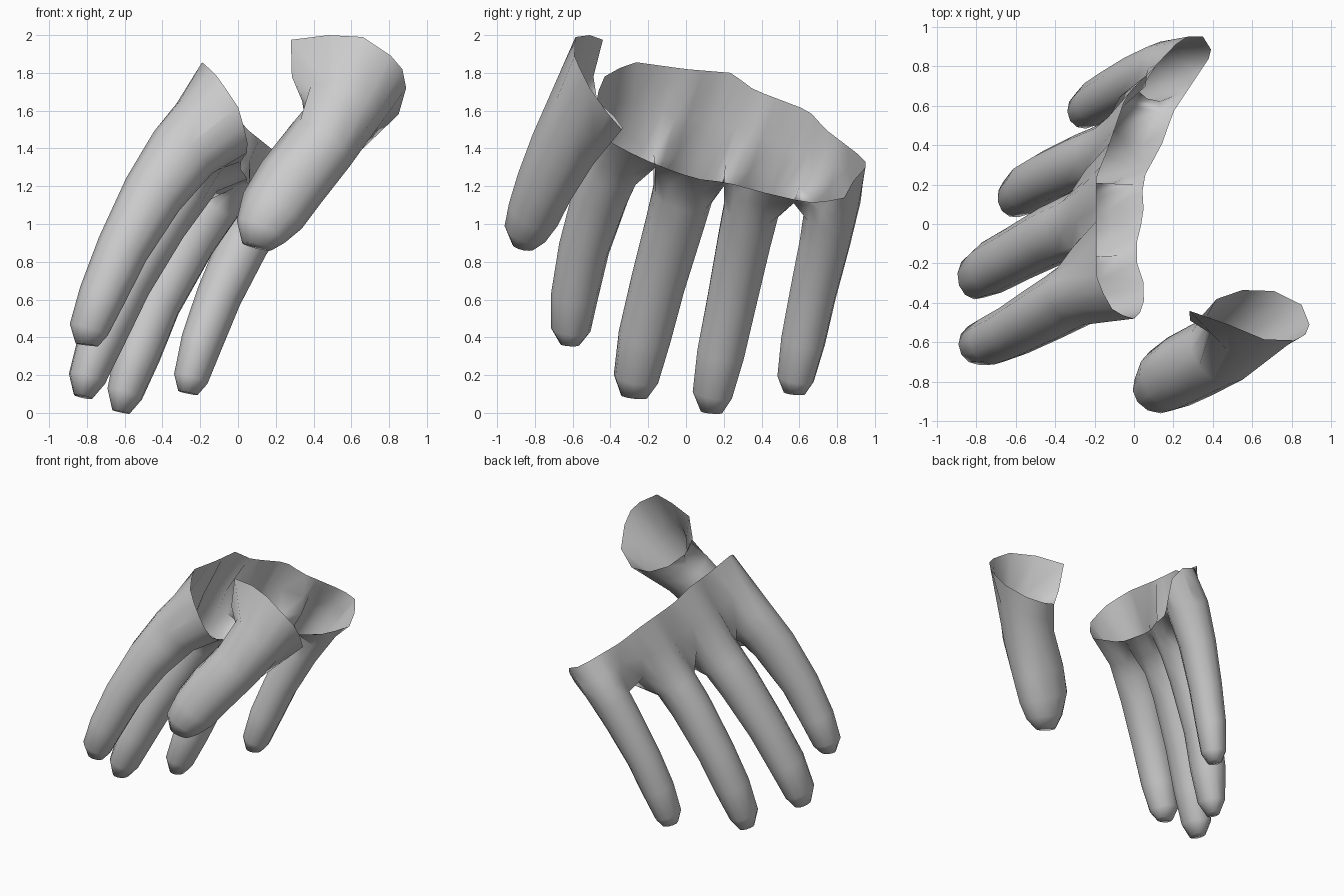
import bpy, bmesh, math
from mathutils import Vector

if "Cube" in bpy.data.objects:
    bpy.data.objects.remove(bpy.data.objects["Cube"])

N = 12          # sides per tube
H = N // 2


def sample(pts, t):
    """Point at fraction t along the arc length of a polyline."""
    pts = [Vector(p) for p in pts]
    lens = [(b - a).length for a, b in zip(pts, pts[1:])]
    s = t * sum(lens)
    for a, b, l in zip(pts, pts[1:], lens):
        if s <= l:
            return a.lerp(b, s / l)
        s -= l
    return pts[-1]


def rings(path, across=(0, 1, 0)):
    """Rings across a path of (x, y, z, width radius, depth radius); first half is the back of the finger."""
    out = []
    cs = [Vector(p[:3]) for p in path]
    for i, p in enumerate(path):
        d = (cs[min(i + 1, len(cs) - 1)] - cs[max(i - 1, 0)]).normalized()
        u = Vector(across)
        u = (u - d * u.dot(d)).normalized()
        n = d.cross(u)
        out.append([cs[i] - u * p[3] * math.cos(math.tau * k / N) + n * p[4] * math.sin(math.tau * k / N)
                    for k in range(N)])
    return out


def strip(bm, a, b):
    for k in range(len(a) - 1):
        bm.faces.new((a[k], a[k + 1], b[k + 1], b[k]))


def loft(bm, loops):
    """Closed tube with a capped first end; returns the vertices of the last ring."""
    vs = [[bm.verts.new(p) for p in loop] for loop in loops]
    bm.faces.new(vs[0])
    for a, b in zip(vs, vs[1:]):
        strip(bm, a + a[:1], b + b[:1])
    return vs[-1]


def finish(bm, name):
    bmesh.ops.remove_doubles(bm, verts=bm.verts, dist=0.002)
    bmesh.ops.recalc_face_normals(bm, faces=bm.faces)
    me = bpy.data.meshes.new(name)
    bm.to_mesh(me)
    bm.free()
    for f in me.polygons:
        f.use_smooth = True
    bpy.context.collection.objects.link(bpy.data.objects.new(name, me))


# Four finger paths, tip to knuckle, and the sideways roll of each finger
fingers = [
    [(-.80, -.615, .36, .05, .06), (-.79, -.61, .44, .105, .105), (-.72, -.59, .62, .125, .125),
     (-.61, -.54, .87, .135, .14), (-.45, -.45, 1.16, .15, .165), (-.29, -.36, 1.38, .16, .19)],
    [(-.82, -.275, .085, .07, .05), (-.80, -.265, .18, .12, .1), (-.72, -.22, .40, .14, .125),
     (-.59, -.15, .68, .145, .13), (-.42, -.06, 1.0, .155, .15), (-.25, .01, 1.26, .165, .165)],
    [(-.62, .135, .005, .06, .045), (-.60, .14, .10, .11, .095), (-.53, .185, .32, .13, .125),
     (-.43, .24, .58, .135, .13), (-.26, .31, .92, .145, .15), (-.09, .37, 1.19, .155, .165)],
    [(-.265, .575, .105, .06, .05), (-.25, .58, .18, .1, .09), (-.19, .62, .38, .12, .11),
     (-.10, .67, .62, .125, .12), (.03, .735, .90, .135, .135), (.16, .78, 1.13, .145, .155)],
]
roll = [0, .15, .35, .5]
# Webs between neighbouring fingers: back point and palm point
webs = [((-.32, -.17, 1.37), (-.08, -.16, 1.30)),
        ((-.24, .21, 1.32), (.0, .20, 1.20)),
        ((-.05, .60, 1.20), (.13, .57, 1.11))]
# Open edge of the hand: back side and palm side
back = [(0, -.48, 1.62), (-.1, -.45, 1.77), (-.19, -.29, 1.86), (-.19, 0, 1.82), (-.19, .24, 1.80),
        (-.14, .36, 1.71), (-.04, .65, 1.60), (.05, .74, 1.50), (.25, .95, 1.34), (.35, .95, 1.30)]
palm = [(0, -.48, 1.62), (.05, -.43, 1.45), (.05, -.3, 1.38), (0, -.15, 1.31), (.05, .05, 1.24),
        (.04, .22, 1.22), (.14, .4, 1.17), (.2, .57, 1.13), (.28, .69, 1.11), (.38, .84, 1.14),
        (.40, .87, 1.21), (.35, .95, 1.30)]
back_cut = [0, .31, .53, .75, 1]
palm_cut = [0, .31, .51, .71, 1]

bm = bmesh.new()
for i, path in enumerate(fingers):
    loops = rings(path, (roll[i], 1, 0))
    base = loops[-1]
    loops.insert(-1, [a.lerp(b, .6) for a, b in zip(loops[-2], base)])
    if i > 0:
        base[0], base[N - 1] = map(Vector, webs[i - 1])
    if i < 3:
        base[H], base[H + 1] = map(Vector, webs[i])
    base_v = loft(bm, loops)

    # Back of the hand, with the valleys between knuckles filled out
    top = [sample(back, back_cut[i] + k / H * (back_cut[i + 1] - back_cut[i])) for k in range(H + 1)]
    mid = [base[k].lerp(top[k], .45) for k in range(H + 1)]
    for k, w in ((0, i > 0), (H, i < 3)):
        mid[k] += Vector((-.05, 0, .03)) * w
    mid_v = [bm.verts.new(p) for p in mid]
    strip(bm, base_v[:H + 1], mid_v)
    strip(bm, mid_v, [bm.verts.new(p) for p in top])

    # Palm edge
    first = H + 1 if i < 3 else H
    last = N - 1 if i > 0 else N
    edge = [base_v[k % N] for k in range(first, last + 1)]
    m = len(edge) - 1
    low = [bm.verts.new(sample(palm, palm_cut[i + 1] + k / m * (palm_cut[i] - palm_cut[i + 1])))
           for k in range(m + 1)]
    strip(bm, edge, low)
finish(bm, "fingers_and_knuckles")

# Thumb shell with its open upper edge
thumb = [(.10, -.86, .88, .06, .08), (.12, -.845, .96, .12, .14), (.19, -.80, 1.07, .145, .175),
         (.29, -.74, 1.22, .16, .185), (.44, -.64, 1.42, .185, .19)]
thumb_rim = [(.66, -.585, 1.99), (.48, -.51, 2.0), (.28, -.44, 1.975), (.285, -.49, 1.78),
             (.34, -.47, 1.65), (.42, -.38, 1.57), (.55, -.335, 1.51), (.71, -.34, 1.50),
             (.85, -.41, 1.58), (.89, -.51, 1.72), (.87, -.56, 1.82), (.81, -.59, 1.89)]
loops = rings(thumb)
for ring in loops[2:4]:                             # fuller inner pad
    for k in (3, 4, 5):
        ring[k] += Vector((-.015, .035, 0))
rim = [Vector(p) for p in thumb_rim]
mid = [a.lerp(b, .5) for a, b in zip(loops[-1], rim)]
for k, w in ((1, .4), (2, 1), (3, 1), (4, .5)):     # hollow beside the thumb's inner flap
    mid[k] += Vector((.08, .03, -.03)) * w
bm = bmesh.new()
loft(bm, loops + [mid, rim])
finish(bm, "thumb")
